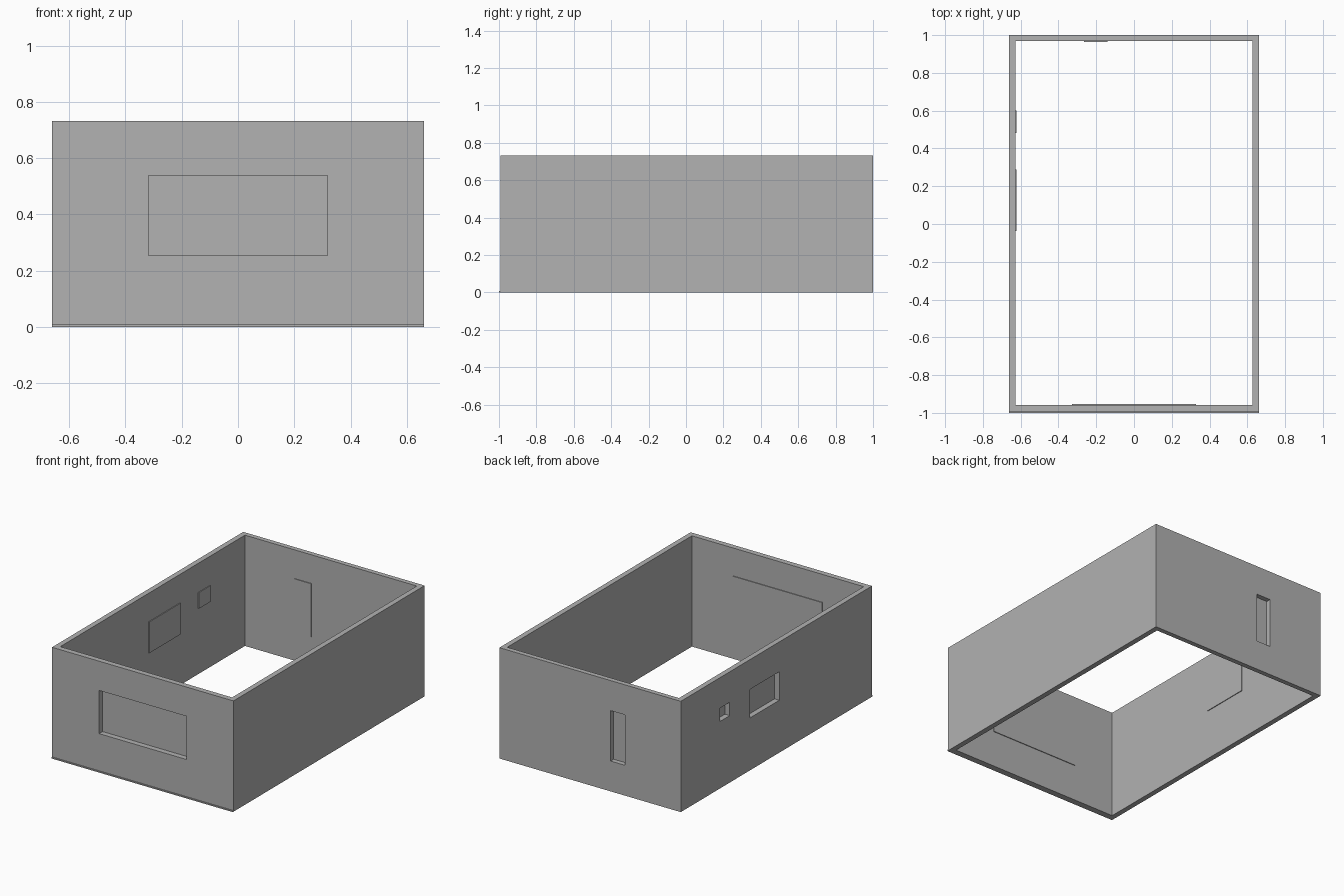
import bpy

cube = bpy.data.objects.get("Cube")
if cube:
    bpy.data.objects.remove(cube, do_unlink=True)

grey = bpy.data.materials.new("plain_grey")
grey.use_nodes = True
colour = (0.445, 0.445, 0.445, 1)
grey.diffuse_color = colour
grey.node_tree.nodes["Principled BSDF"].inputs["Base Color"].default_value = colour


def box(name, x, y, z):
    """Box spanning the given (low, high) ranges."""
    bpy.ops.mesh.primitive_cube_add(size=1)
    ob = bpy.context.object
    ob.name = name
    ob.location = [(a + b) / 2 for a, b in (x, y, z)]
    ob.scale = [b - a for a, b in (x, y, z)]
    bpy.ops.object.transform_apply(location=True, rotation=False, scale=True)
    ob.data.materials.append(grey)
    return ob


def cut(target, x, y, z):
    """Remove a box-shaped volume from the target."""
    cutter = box("cutter", x, y, z)
    cutter.hide_render = True
    mod = target.modifiers.new("cut", "BOOLEAN")
    mod.operation = "DIFFERENCE"
    mod.solver = "EXACT"
    mod.object = cutter
    bpy.context.view_layer.objects.active = target
    bpy.ops.object.modifier_apply(modifier=mod.name)
    bpy.data.objects.remove(cutter, do_unlink=True)


def grow(span, by):
    return (span[0] - by, span[1] + by)


W, H = 0.662, 0.731                      # half width, wall height
FRONT, BACK = -0.993, 1.0                # outer wall faces
IN_X, IN_FRONT, IN_BACK = 0.627, -0.957, 0.968
PANE, LAP = 0.005, 0.009                 # pane thickness and overlap

# Open rectangular wall shell
walls = box("walls", (-W, W), (FRONT, BACK), (0, H))
cut(walls, (-IN_X, IN_X), (IN_FRONT, IN_BACK), (-1, 2))

# Front window, with its pane on the inner wall face
x, z = (-0.318, 0.318), (0.253, 0.538)
cut(walls, x, (-1.2, -0.9), z)
box("front_window_pane", grow(x, LAP), (IN_FRONT, IN_FRONT + PANE), grow(z, LAP))

# Narrow back window
x, z = (-0.255, -0.15), (0.2, 0.533)
cut(walls, x, (0.9, 1.2), z)
box("back_window_pane", grow(x, LAP), (IN_BACK - PANE, IN_BACK), grow(z, LAP))

# Two windows in the right-hand wall
for name, y, z in (("large_side_window_pane", (-0.027, 0.28), (0.346, 0.534)),
                   ("small_side_window_pane", (0.49, 0.592), (0.442, 0.53))):
    cut(walls, (-0.8, -0.6), y, z)
    box(name, (-IN_X, -IN_X + PANE), grow(y, LAP), grow(z, LAP))

# Thin sill strip along the foot of the front wall
box("front_base_strip", (-W, W), (-1, FRONT), (0, 0.008))
